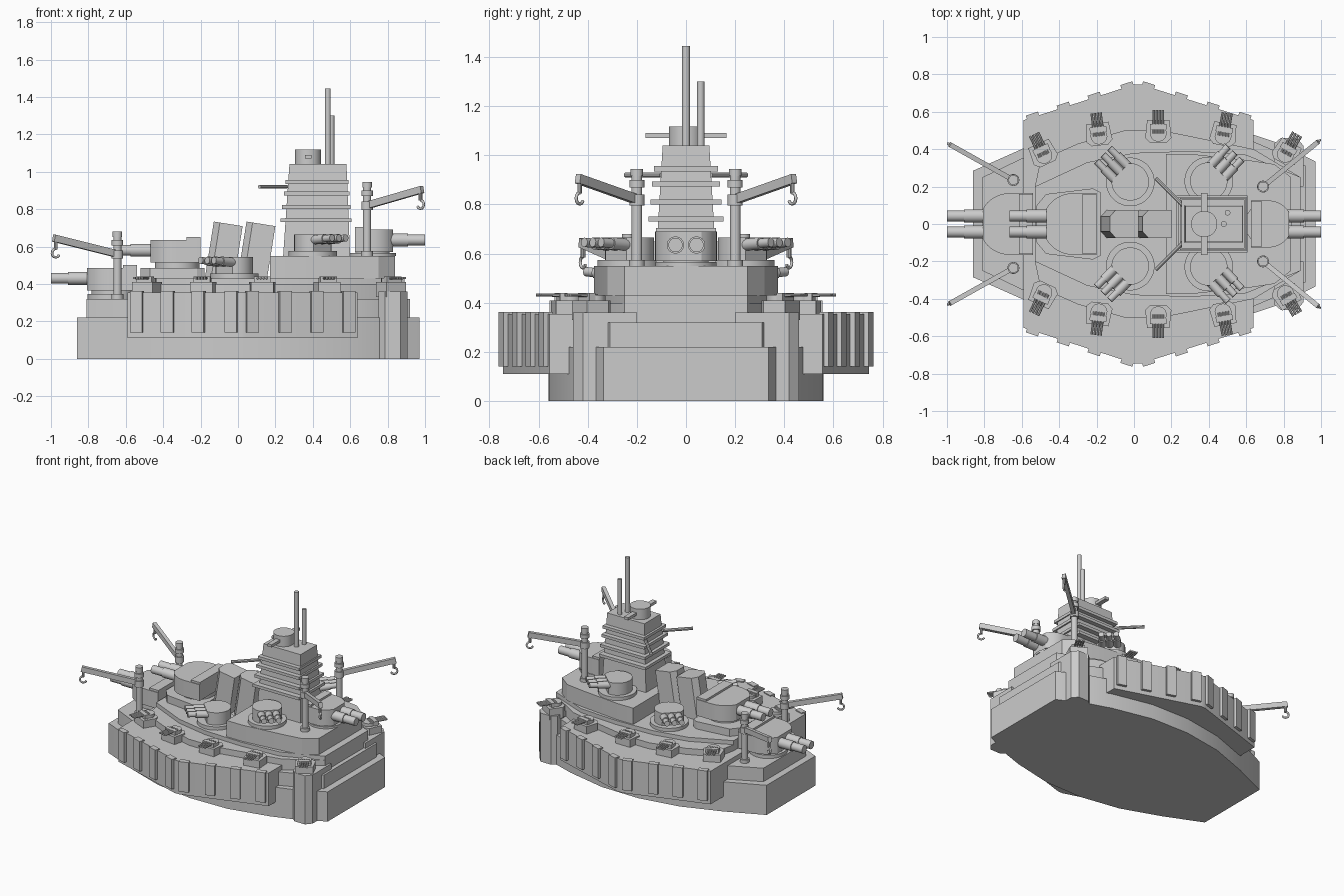
import bpy, bmesh
from math import sin, cos, pi, radians, hypot
from mathutils import Vector, Matrix

if "Cube" in bpy.data.objects:
    bpy.data.objects.remove(bpy.data.objects["Cube"])


def finish(name, bm, mat=None):
    bmesh.ops.recalc_face_normals(bm, faces=bm.faces)
    if mat:
        bm.transform(mat)
    me = bpy.data.meshes.new(name)
    bm.to_mesh(me)
    bm.free()
    ob = bpy.data.objects.new(name, me)
    bpy.context.collection.objects.link(ob)
    return ob


def prism(name, pts, z0, z1, mat=None):
    bm = bmesh.new()
    lo = [bm.verts.new((x, y, z0)) for x, y in pts]
    hi = [bm.verts.new((x, y, z1)) for x, y in pts]
    bm.faces.new(lo)
    bm.faces.new(hi)
    n = len(pts)
    for i in range(n):
        j = (i + 1) % n
        bm.faces.new((lo[i], lo[j], hi[j], hi[i]))
    return finish(name, bm, mat)


def mirrored(half):
    # close a half outline (y >= 0) across the centre line
    return half + [(x, -y) for x, y in reversed(half)]


def ring(r, n, cx=0, cy=0):
    return [(cx + r * cos(2 * pi * (i + .5) / n), cy + r * sin(2 * pi * (i + .5) / n)) for i in range(n)]


def disc(name, x, y, r, z0, z1, n=32, mat=None):
    return prism(name, ring(r, n, x, y), z0, z1, mat)


def box(name, x0, x1, y0, y1, z0, z1, mat=None):
    return prism(name, [(x0, y0), (x1, y0), (x1, y1), (x0, y1)], z0, z1, mat)


def along(p, q):
    d = Vector(q) - Vector(p)
    return Matrix.Translation(p) @ d.to_track_quat('Z', 'Y').to_matrix().to_4x4(), d.length


def rod(name, p, q, r, n=16, mat=None):
    m, length = along(p, q)
    return disc(name, 0, 0, r, 0, length, n, (mat @ m) if mat else m)


def place(x, y, z, ang):
    return Matrix.Translation((x, y, z)) @ Matrix.Rotation(ang, 4, 'Z')


# hull and stepped decks
prism("hull", mirrored([(-.86, .285), (-.59, .405), (-.3, .51), (0, .56), (.3, .555), (.6, .49), (.75, .44), (.97, .335)]), 0, .22)
prism("lower_deck", mirrored([(-.81, .25), (-.58, .36), (0, .5), (.64, .44), (.78, .38), (.92, .31)]), .22, .32)
prism("middle_deck", mirrored([(-.53, .2), (-.5, .34), (-.3, .43), (-.05, .5), (.15, .5), (.64, .4), (.89, .25)]), .32, .40)
prism("upper_deck", mirrored([(-.53, .2), (-.25, .33), (0, .38), (.3, .39), (.6, .37), (.89, .25)]), .40, .43)
prism("superstructure", mirrored([(.17, .375), (.3, .375), (.62, .34), (.75, .32), (.84, .25)]), .43, .55)
prism("armour_belt", mirrored([(-.59, .555), (.0, .745), (.04, .745), (.64, .555)]), .11, .355)

for s in (1, -1):
    # armour plates along the belt
    for x in (-.54, -.375, -.21, -.035, .075, .25, .42, .59):
        a, b = ((-.59, .555), (.0, .745)) if x < .02 else ((.04, .745), (.64, .555))
        y = a[1] + (b[1] - a[1]) * (x - a[0]) / (b[0] - a[0])
        ang = s * (.312 if x < .02 else -.307)
        box("armour_plate", -.034, .034, -.02, .02, .14, .362, place(x, s * y, 0, ang))
    # side sponsons
    prism("sponson", [(x, s * y) for x, y in [(.75, .2), (.75, .43), (.785, .46), (.87, .46), (.905, .42), (.905, .2)]], 0, .36)


# main gun turrets
def main_turret(x, z, ang, k, reach):
    m = place(x, 0, z, ang)
    r = .165 * k
    arc = [(max(r * cos(t * pi / 24), 0), r * sin(t * pi / 24)) for t in range(4, 13)]
    prism("turret_house", mirrored(arc + [(-.125 * k, r)]), 0, .12, m)
    disc("turret_ring", 0, 0, .12 * k, -.05, 0, 32, m)
    box("turret_rear_box", -.125 * k, -.05 * k, -r * .97, r * .97, .1, .135, m)
    for y in (-.043, .043):
        rod("main_gun_sleeve", (.08 * k, y, .065), (reach - .09, y, .065), .035, 20, m)
        rod("main_gun", (.08 * k, y, .065), (reach, y, .065), .029, 20, m)


main_turret(-.665, .365, pi, 1, .335)
main_turret(-.325, .515, pi, 1, .34)
main_turret(.72, .57, 0, .76, .28)
prism("turret_barbette", mirrored([(-.52, .1), (-.47, .16), (-.22, .19), (-.18, .17)]), .43, .485)
disc("fore_barbette", -.675, 0, .13, .32, .345)
disc("aft_barbette", .72, 0, .125, .55, .565)


# secondary triple turrets
def secondary(x, y, z, ang):
    m = place(x, y, z, ang)
    disc("secondary_base", 0, 0, .13, 0, .025, 32, m)
    prism("secondary_house", [(min(px, .075), py) for px, py in ring(.1, 32)], .025, .115, m)
    for o in (-.05, 0, .05):
        rod("secondary_gun_sleeve", (.05, o, .085), (.15, o, .092), .025, 16, m)
        rod("secondary_gun", (.05, o, .085), (.205, o, .096), .019, 16, m)


# light gun mounts
def light_gun(x, y, ang):
    m = place(x, y, 0, ang)
    prism("gun_tub", [(-.07, -.045), (-.045, -.07), (.05, -.06), (.05, .06), (-.045, .07), (-.07, .045)], .33, .41, m)
    disc("gun_mount", -.02, 0, .045, .41, .432, 16, m)
    box("gun_shield", .0, .03, -.045, .045, .41, .44, m)
    for o in (-.024, -.008, .008, .024):
        rod("light_gun_barrel", (-.02, o, .43), (.105, o, .432), .007, 8, m)


# deck cranes
def crane(x, y, z, top, jz, tx, ty, tz):
    rod("crane_post", (x, y, z), (x, y, top - .02), .022)
    disc("crane_foot", x, y, .032, z, z + .025, 20)
    disc("crane_collar", x, y, .031, top - .075, top - .045, 20)
    disc("crane_cap", x, y, .026, top - .03, top, 20)
    disc("crane_pivot", x, y, .031, jz - .025, jz + .02, 20)
    m, length = along((x, y, jz), (tx, ty, tz))
    box("crane_jib", -.013, .013, -.019, .019, 0, length, m)
    u = Vector((tx - x, ty - y, 0)).normalized()
    tip = Vector((tx, ty, tz)) - u * .012
    rod("crane_cable", tip, tip - Vector((0, 0, .06)), .01, 10)
    cu = bpy.data.curves.new("crane_hook", 'CURVE')
    cu.dimensions = '3D'
    cu.bevel_depth = .007
    cu.bevel_resolution = 1
    cu.use_fill_caps = True
    sp = cu.splines.new('POLY')
    sp.points.add(8)
    for i, p in enumerate(sp.points):
        a = pi / 2 - i * pi * 1.35 / 8
        p.co = (*(tip + u * (.023 * cos(a)) + Vector((0, 0, -.08 + .023 * sin(a)))), 1)
    bpy.context.collection.objects.link(bpy.data.objects.new("crane_hook", cu))


for s in (1, -1):
    secondary(-.02, s * .225, .43, s * radians(135))
    secondary(.4, s * .23, .55, s * radians(47))
    for x, y, a in ((-.49, .385, 115), (-.19, .49, 97), (.13, .505, 90), (.48, .49, 80), (.82, .39, 60)):
        light_gun(x, s * y, s * radians(a))
    crane(.69, s * .2, .55, .945, .82, .985, s * .44, .905)
    crane(-.645, s * .235, .32, .68, .56, -.985, s * .425, .645)
    # yard arms on the tower
    rod("yard_arm", (.26, s * .1, .92), (.115, s * .245, .92), .011, 8)

# slanted funnels
for x in (-.1, .075):
    m = Matrix.Translation((x, 0, .42)) @ Matrix.Rotation(radians(9), 4, 'Y')
    prism("funnel", mirrored([(-.078, .04), (-.045, .076), (.078, .076)]), -.02, .305, m)

# command tower, tapering in steps
bm = bmesh.new()
bot = [bm.verts.new((x, y, .53)) for x, y in ((.24, .125), (.6, .125), (.6, -.125), (.24, -.125))]
top = [bm.verts.new((x, y, 1.04)) for x, y in ((.275, .095), (.58, .095), (.58, -.095), (.275, -.095))]
bm.faces.new(bot)
bm.faces.new(top)
for i in range(4):
    bm.faces.new((bot[i], bot[i - 1], top[i - 1], top[i]))
finish("command_tower", bm)
for i, z in enumerate((.73, .80, .873, .935)):
    box("tower_balcony", .227 + .009 * i, .607 - .005 * i, -.152 + .007 * i, .152 - .007 * i, z, z + .021)

# rangefinder and masts
disc("director", .375, 0, .07, 1.04, 1.118)
box("rangefinder_arm", .358, .392, -.165, .165, 1.07, 1.09)
rod("tall_mast", (.48, 0, 1.03), (.48, 0, 1.445), .016)
rod("short_mast", (.5, .06, 1.03), (.5, .06, 1.3), .015)

# smooth the round parts, keep hard edges
meshes = [o for o in bpy.data.objects if o.type == 'MESH']
for o in meshes:
    o.select_set(True)
bpy.context.view_layer.objects.active = meshes[0]
bpy.ops.object.shade_smooth_by_angle(angle=radians(25))
